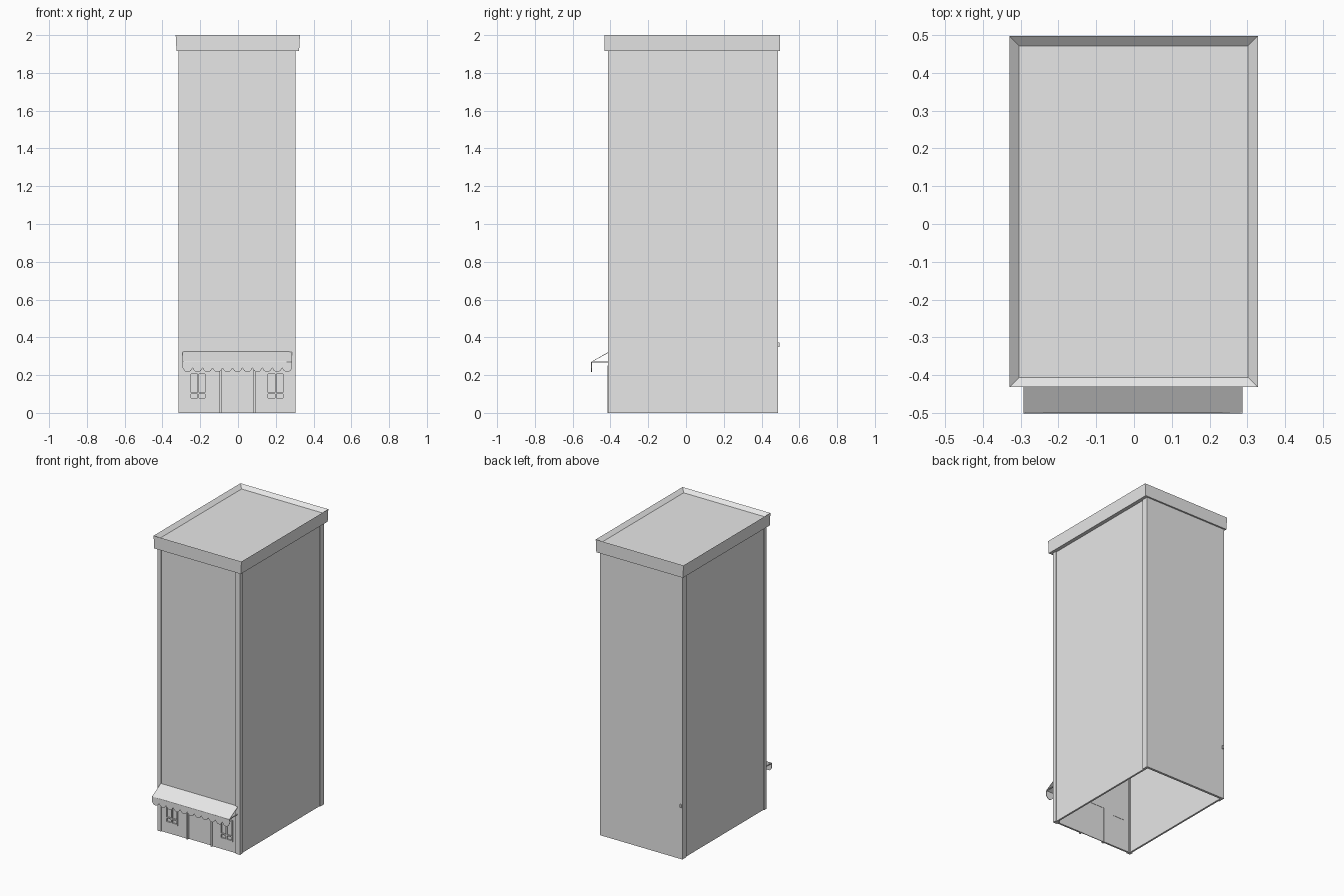
import bpy, bmesh, math
from mathutils import Vector

if "Cube" in bpy.data.objects:
    bpy.data.objects.remove(bpy.data.objects["Cube"], do_unlink=True)

grey = bpy.data.materials.new("light_grey")
grey.use_nodes = True
grey.diffuse_color = (0.8, 0.8, 0.8, 1)
grey.node_tree.nodes["Principled BSDF"].inputs["Base Color"].default_value = (0.8, 0.8, 0.8, 1)


def finish(name, bm):
    bmesh.ops.recalc_face_normals(bm, faces=bm.faces[:])
    mesh = bpy.data.meshes.new(name)
    bm.to_mesh(mesh)
    bm.free()
    mesh.materials.append(grey)
    obj = bpy.data.objects.new(name, mesh)
    bpy.context.collection.objects.link(obj)
    return obj


def add_box(bm, x, y, z):
    verts = bmesh.ops.create_cube(bm, size=1)["verts"]
    for v in verts:
        for axis, (lo, hi) in enumerate((x, y, z)):
            v.co[axis] = lo if v.co[axis] < 0 else hi
    return verts


def boxes(name, *spans):
    bm = bmesh.new()
    for span in spans:
        add_box(bm, *span)
    return finish(name, bm)


LEFT, RIGHT = -0.308, 0.298      # wall faces
FRONT, BACK = -0.406, 0.487
WALL = 0.012
EAVES = 1.915
full = (0, EAVES + 0.005)

# Thin walls, open underneath
boxes("right_wall", ((LEFT, LEFT + WALL), (FRONT + WALL, BACK - 0.016), full))
boxes("left_wall", ((RIGHT - WALL, RIGHT), (FRONT + WALL, BACK - 0.016), full))
boxes("back_wall", ((-0.314, 0.304), (BACK - 0.016, BACK), full))
front_wall = boxes("front_wall", ((LEFT, RIGHT), (FRONT, FRONT + WALL), full))

# Door and window openings in the front wall
windows = ((-0.256, -0.166), (0.152, 0.246))
win_z = (0.07, 0.215)
door_x, door_z = (-0.088, 0.083), (-0.02, 0.24)
deep = (FRONT - 0.05, FRONT + 0.05)
cutter = boxes("opening_cutter", (door_x, deep, door_z), *[(w, deep, win_z) for w in windows])
cutter.hide_render = True
cut = front_wall.modifiers.new("openings", "BOOLEAN")
cut.object = cutter
cut.solver = "EXACT"
bpy.context.view_layer.objects.active = front_wall
bpy.ops.object.modifier_apply(modifier=cut.name)
bpy.data.objects.remove(cutter, do_unlink=True)

# Corner strips at the front and near the back
for name, x, inner in (("right", (-0.314, -0.288), -0.300), ("left", (0.272, 0.304), 0.290)):
    boxes(name + "_front_strip", (x, (-0.413, -0.387), full))
    outer = x[0] if inner < 0 else x[1]
    span = (min(outer, inner), max(outer, inner))
    boxes(name + "_back_strip", (span, (0.444, 0.471), full))

# Door panel and surrounding frame
mid = (FRONT + 0.005, FRONT + 0.01)
boxes("door", (door_x, mid, (0, 0.24)))
frame_y = (-0.415, FRONT + 0.002)
boxes("door_frame",
      ((door_x[0] - 0.011, door_x[0]), frame_y, (0, 0.24)),
      ((door_x[1], door_x[1] + 0.011), frame_y, (0, 0.24)),
      ((door_x[0] - 0.011, door_x[1] + 0.011), frame_y, (0.24, 0.25)))

# Windows with border, central bar and cross bars
for name, (a, b) in zip(("right_window", "left_window"), windows):
    boxes(name + "_pane", ((a, b), mid, win_z))
    bar_y = (FRONT - 0.004, FRONT + 0.006)
    c, t = (a + b) / 2, 0.008
    bars = [((u, u + t), bar_y, win_z) for u in (a, c - t / 2, b - t)]
    bars += [((a, b), bar_y, (v, v + t)) for v in (win_z[0], 0.1, win_z[1] - t)]
    boxes(name + "_bars", *bars)

# Awning: sloping sheet with a scalloped valance
A, B = -0.293, 0.287
bm = bmesh.new()
slope = [bm.verts.new(p) for p in
         ((A, -0.5, 0.27), (B, -0.5, 0.27), (B, -0.408, 0.322), (A, -0.408, 0.322))]
bm.faces.new(slope)
count, steps = 11, 6
width = (B - A) / count
for i in range(count):
    left = A + i * width
    ring = [Vector((left + width, -0.5, 0.27)), Vector((left, -0.5, 0.27))]
    for s in range(steps + 1):
        f = s / steps
        drop = 0.022 * math.sin(math.pi * f) ** 0.6 if 0 < s < steps else 0
        ring.append(Vector((left + f * width, -0.5, 0.238 - drop)))
    bm.faces.new([bm.verts.new(p) for p in ring])
bmesh.ops.remove_doubles(bm, verts=bm.verts[:], dist=0.0001)
awning = finish("awning", bm)
sheet = awning.modifiers.new("thickness", "SOLIDIFY")
sheet.thickness = 0.004
sheet.offset = 0

# Awning side rods
for name, x in (("right_awning_rod", A), ("left_awning_rod", B - 0.005)):
    boxes(name, ((x, x + 0.005), (-0.5, FRONT), (0.267, 0.272)))

# Roof cap: slightly flared block with a sunken top
bm = bmesh.new()
verts = add_box(bm, (-0.33, 0.328), (-0.432, 0.498), (EAVES, 2.0))
for v in verts:
    if v.co.z < 1.95:
        v.co.x *= 0.986
top = max(bm.faces, key=lambda f: f.calc_center_median().z)
bmesh.ops.inset_region(bm, faces=[top], thickness=0.037)
bmesh.ops.translate(bm, verts=top.verts[:], vec=(0, 0, -0.022))
finish("roof_cap", bm)

# Small peg on the rear wall
boxes("rear_peg", ((-0.308, -0.298), (BACK - 0.002, 0.494), (0.35, 0.372)))
